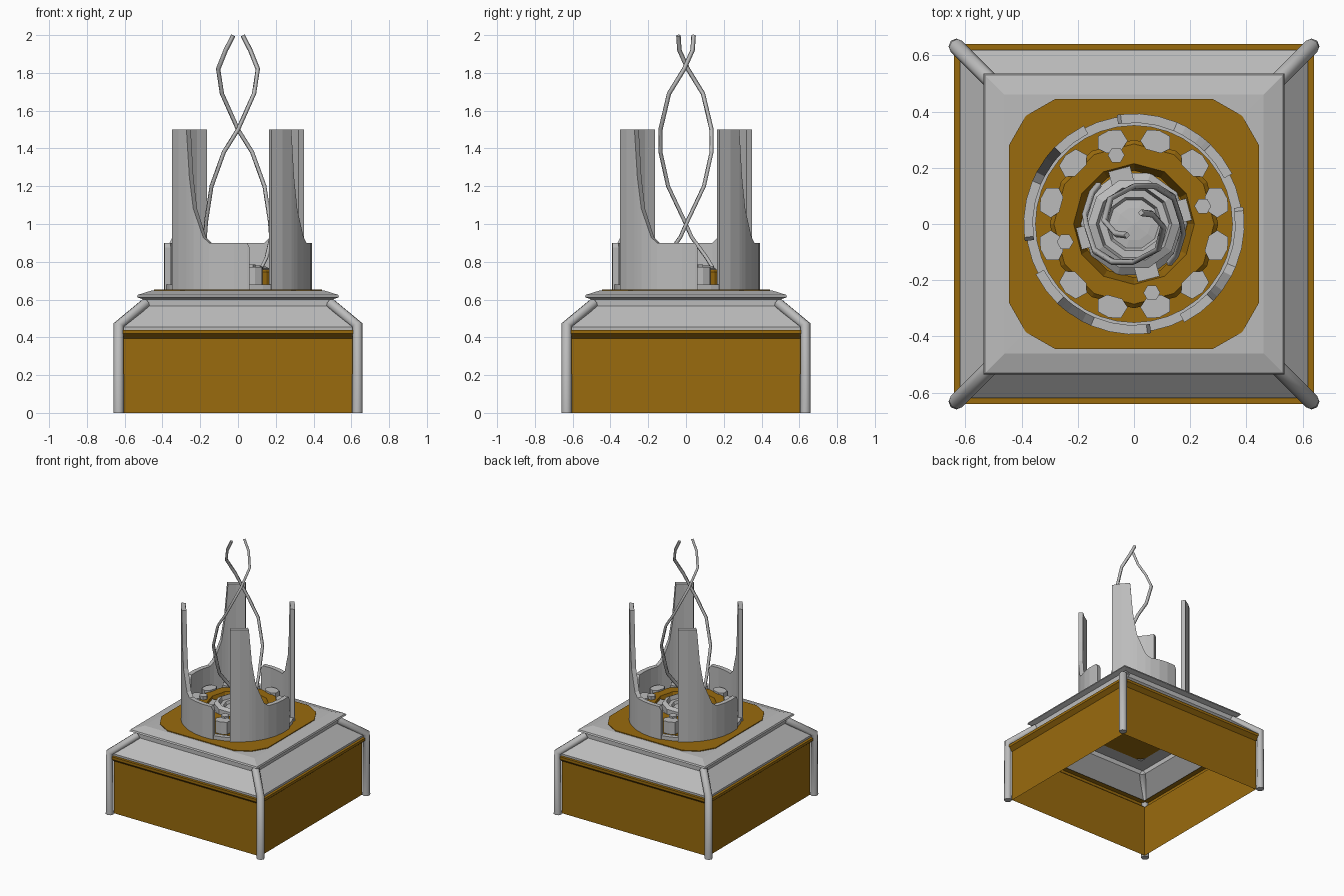
import bpy, bmesh, math
from math import sin, cos, pi, radians, sqrt
from mathutils import Vector

if "Cube" in bpy.data.objects:
    bpy.data.objects.remove(bpy.data.objects["Cube"])


def material(name, rgb):
    m = bpy.data.materials.new(name)
    m.diffuse_color = (*rgb, 1)
    m.use_nodes = True
    m.node_tree.nodes["Principled BSDF"].inputs["Base Color"].default_value = m.diffuse_color
    return m


GREY = material("light grey metal", (0.50, 0.50, 0.50))
BROWN = material("bronze brown", (0.32, 0.145, 0.004))


def finish(bm, name, mat):
    bmesh.ops.recalc_face_normals(bm, faces=bm.faces)
    me = bpy.data.meshes.new(name)
    bm.to_mesh(me)
    bm.free()
    me.materials.append(mat)
    ob = bpy.data.objects.new(name, me)
    bpy.context.collection.objects.link(ob)
    return ob


def lathe(name, profile, n, mat, closed=False, rot=0.0):
    """Sweep an (r, z) profile around z with n sides; r is the corner radius."""
    bm = bmesh.new()
    rings = [[bm.verts.new((r * cos(rot + 2 * pi * i / n), r * sin(rot + 2 * pi * i / n), z))
              for i in range(n)] for r, z in profile]
    pairs = list(zip(rings, rings[1:]))
    if closed:
        pairs.append((rings[-1], rings[0]))
    for a, b in pairs:
        for i in range(n):
            j = (i + 1) % n
            bm.faces.new((a[i], a[j], b[j], b[i]))
    bmesh.ops.remove_doubles(bm, verts=bm.verts, dist=1e-5)
    return finish(bm, name, mat)


def square(name, profile, mat, closed=False):
    return lathe(name, [(r * sqrt(2), z) for r, z in profile], 4, mat, closed, pi / 4)


def prism(name, points, z0, z1, mat):
    bm = bmesh.new()
    lo = [bm.verts.new((x, y, z0)) for x, y in points]
    hi = [bm.verts.new((x, y, z1)) for x, y in points]
    bm.faces.new(lo)
    bm.faces.new(hi)
    for i in range(len(lo)):
        j = (i + 1) % len(lo)
        bm.faces.new((lo[i], lo[j], hi[j], hi[i]))
    return finish(bm, name, mat)


def rod(name, points, radius, mat, res):
    cu = bpy.data.curves.new(name, 'CURVE')
    cu.dimensions = '3D'
    cu.bevel_depth = radius
    cu.bevel_resolution = res
    cu.use_fill_caps = True
    sp = cu.splines.new('POLY')
    sp.points.add(len(points) - 1)
    for p, co in zip(sp.points, points):
        p.co = (*co, 1)
    cu.materials.append(mat)
    ob = bpy.data.objects.new(name, cu)
    bpy.context.collection.objects.link(ob)
    return ob


def turned(points, angle):
    c, s = cos(angle), sin(angle)
    return [(x * c - y * s, x * s + y * c) for x, y in points]


# Square base: open-bottomed brown walls with a flared rim
square("base_walls", [(0.61, 0), (0.61, 0.395), (0.64, 0.42), (0.64, 0.44), (0.60, 0.44)], BROWN)

# Sloping grey skirt and the chamfered deck above it
square("base_skirt", [(0.62, 0.44), (0.62, 0.455), (0.50, 0.565), (0.50, 0.585), (0.50, 0.615)], GREY)
square("deck", [(0.40, 0.60), (0.50, 0.60), (0.535, 0.613), (0.53, 0.625), (0.46, 0.647), (0.36, 0.648)], GREY)

# Brown floor plate with cut corners
quarter = [(0.445, -0.28), (0.445, 0.28), (0.385, 0.385)]
plate = [p for k in range(4) for p in turned(quarter, k * pi / 2)]
prism("floor_plate", plate, 0.602, 0.653, BROWN)

# Corner posts that bend in under the deck
for sx in (-1, 1):
    for sy in (-1, 1):
        rod("corner_post", [(sx * 0.632, sy * 0.632, 0), (sx * 0.632, sy * 0.632, 0.465),
                            (sx * 0.49, sy * 0.49, 0.58)], 0.028, GREY, 2)

# Four shield walls, each rising into a tall pillar at one end
SHAPE = [(0, 1.5), (10, 1.5), (19, 1.5), (22, 1.25), (26, 1.08), (35, 0.93), (40, 0.90),
         (50, 0.90), (60, 0.90), (70, 0.90), (72, 0.875)]


def shield(start):
    bm = bmesh.new()
    cols = []
    for deg, top in SHAPE:
        a = radians(start + deg)
        cols.append([bm.verts.new((r * cos(a), r * sin(a), z))
                     for r, z in ((0.393, 0.65), (0.393, top), (0.36, top), (0.36, 0.65))])
    for p, q in zip(cols, cols[1:]):
        for i in range(4):
            j = (i + 1) % 4
            bm.faces.new((p[i], p[j], q[j], q[i]))
    bm.faces.new(cols[0])
    bm.faces.new(cols[-1])
    finish(bm, "shield_wall", GREY)


for k in range(4):
    shield(207 + 90 * k)

# Low ring under the shield walls
lathe("lower_ring", [(0.385, 0.65), (0.385, 0.68), (0.35, 0.68), (0.35, 0.65)], 36, GREY, True)

# Inner brown ring with a sloping bore
lathe("inner_ring", [(0.30, 0.65), (0.30, 0.745), (0.285, 0.76), (0.215, 0.76), (0.19, 0.69), (0.19, 0.65)],
      12, BROWN, True, pi / 2)

# Twelve teeth around the ring
tooth = [(0.268, -0.028), (0.292, -0.055), (0.335, -0.042), (0.345, 0.0),
         (0.335, 0.042), (0.292, 0.055), (0.268, 0.028)]
for k in range(12):
    prism("ring_tooth", turned(tooth, radians(15 + 30 * k)), 0.68, 0.772, GREY)

# Four hexagonal bolts and four inner blocks
block = [(0.13, -0.04), (0.21, -0.04), (0.21, 0.04), (0.13, 0.04)]
for k in range(4):
    a = radians(14.5 + 90 * k)
    bolt = [(0.253 * cos(a) + 0.03 * cos(pi / 3 * i), 0.253 * sin(a) + 0.03 * sin(pi / 3 * i))
            for i in range(6)]
    prism("bolt", bolt, 0.75, 0.785, GREY)
    prism("inner_block", turned(block, radians(15 + 90 * k)), 0.65, 0.745, GREY)

# Stepped hub in the middle
lathe("hub", [(0.19, 0.655), (0.19, 0.70), (0.165, 0.72), (0.165, 0.765), (0.135, 0.78), (0.125, 0.75),
              (0.10, 0.75), (0.09, 0.73), (0.06, 0.735), (0.0, 0.74)], 10, GREY)

# Two twisted filaments rising from the hub
HELIX = [(-0.125, 0.14, 0.77), (-0.15, 0.11, 0.82), (-0.175, 0.03, 0.93), (-0.168, -0.01, 1.02),
         (-0.14, -0.095, 1.2), (-0.075, -0.135, 1.38), (0.0, -0.135, 1.5), (0.085, -0.09, 1.69),
         (0.105, -0.01, 1.82), (0.065, 0.035, 1.92), (0.025, 0.04, 1.998)]
for s in (1, -1):
    rod("filament", [(s * x, s * y, z) for x, y, z in HELIX], 0.012, GREY, 0)
